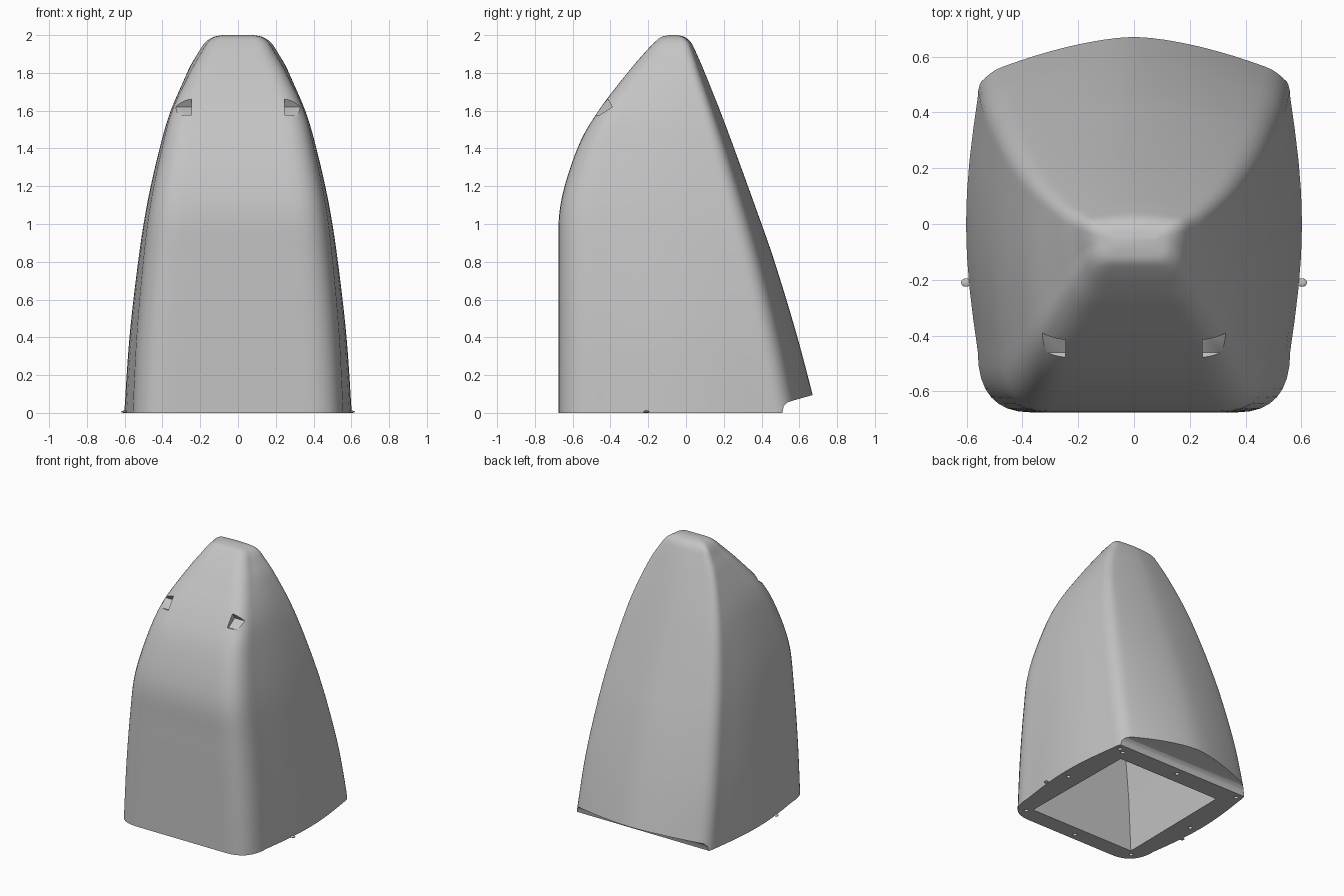
import bpy, bmesh, math
from mathutils import Vector

cube = bpy.data.objects.get("Cube")
if cube:
    bpy.data.objects.remove(cube)

grey = bpy.data.materials.new("plain_grey")
grey.use_nodes = True
colour = (0.55, 0.55, 0.55, 1)
grey.diffuse_color = colour
grey.node_tree.nodes["Principled BSDF"].inputs["Base Color"].default_value = colour

# height, front y, back centre y, back corner y, front width, back width, corner radius
ROWS = [
    (0, -.675, .695, .54, .56, .56, .19),
    (.4, -.675, .59, .463, .54, .542, .19),
    (.8, -.675, .469, .368, .505, .502, .185),
    (1.1, -.665, .364, .285, .467, .46, .175),
    (1.4, -.575, .255, .195, .405, .4, .15),
    (1.6, -.463, .18, .13, .35, .345, .12),
    (1.8, -.31, .1, .063, .256, .27, .1),
    (1.9, -.225, .057, .032, .2, .215, .09),
    (1.96, -.168, .027, .01, .163, .175, .07),
    (1.99, -.13, -.008, -.017, .125, .13, .05),
    (2, -.085, -.05, -.05, .08, .08, .02),
]


def smooth_rows(rows, steps):
    """Spline through the section settings."""
    out = []
    for i in range(len(rows) - 1):
        four = [rows[max(i - 1, 0)], rows[i], rows[i + 1], rows[min(i + 2, len(rows) - 1)]]
        for k in range(steps):
            t = k / steps
            out.append([b + .5 * t * (c - a + t * (2*a - 5*b + 4*c - d + t * (3*(b - c) + d - a)))
                        for a, b, c, d in zip(*four)])
    return out + [list(rows[-1])]


def corner(a, b, c, n):
    a, b, c = Vector(a), Vector(b), Vector(c)
    return [a * (1 - t)**2 + b * 2 * t * (1 - t) + c * t * t for t in (i / n for i in range(n + 1))]


def section(row):
    """Closed outline: flat front, bulged sides, bowed back."""
    z, yf, yb, yc, wf, wb, r = row
    rb = r * .45

    def back(x):
        return yc + (yb - yc) * (1 - (x / wb) ** 1.6)
    half = [Vector(((wf - r) * i / 5, yf)) for i in range(5)]
    half += corner((wf - r, yf), (wf, yf), (wf, yf + 1.15 * r), 8)
    start, end = half[-1], Vector((wb, yc - rb))
    for i in range(1, 8):
        p = start.lerp(end, i / 8)
        p.x += .042 * (1 - z / 2) * math.sin(math.pi * i / 8)
        half.append(p)
    xe = wb - rb
    half += corner(end, (wb, yc), (xe, back(xe)), 7)
    half += [Vector((xe * (1 - i / 8), back(xe * (1 - i / 8)))) for i in range(1, 9)]
    full = half + [Vector((-p.x, p.y)) for p in half[-2:0:-1]]
    return [(p.x, p.y, z) for p in full]


def loft(name, rings):
    bm = bmesh.new()
    loops = [[bm.verts.new(p) for p in ring] for ring in rings]
    n = len(loops[0])
    for low, high in zip(loops, loops[1:]):
        for i in range(n):
            j = (i + 1) % n
            bm.faces.new((low[i], low[j], high[j], high[i]))
    bm.faces.new(loops[0][::-1])
    bm.faces.new(loops[-1])
    bmesh.ops.recalc_face_normals(bm, faces=bm.faces)
    mesh = bpy.data.meshes.new(name)
    bm.to_mesh(mesh)
    bm.free()
    obj = bpy.data.objects.new(name, mesh)
    bpy.context.collection.objects.link(obj)
    mesh.materials.append(grey)
    return obj


def activate(obj):
    bpy.ops.object.select_all(action='DESELECT')
    obj.select_set(True)
    bpy.context.view_layer.objects.active = obj


def cut(target, cutter):
    cutter.hide_render = True
    mod = target.modifiers.new("cut", 'BOOLEAN')
    mod.operation = 'DIFFERENCE'
    mod.solver = 'EXACT'
    mod.object = cutter
    activate(target)
    bpy.ops.object.modifier_apply(modifier=mod.name)
    bpy.data.objects.remove(cutter)


def prism(name, profile, x0, x1):
    return loft(name, [[(x, y, z) for y, z in profile] for x in (x0, x1)])


# Tapered outer shell
shell = loft("shell_body", [section(r) for r in smooth_rows(ROWS, 6)])

# Sharp-cornered hollow, leaving a rim round the open base
rings = []
for z, yf, yb, yc, wf, wb, r in ROWS[:7]:
    f, b, h = wf - .125, wb - .135, z or -.03
    rings.append([(-f, yf + .125, h), (f, yf + .125, h), (b, yc - .17, h), (-b, yc - .17, h)])
cut(shell, loft("hollow_cutter", rings))

# Undercut below the back lip
cut(shell, prism("lip_cutter", [(.51, -.1), (.51, 0), (.517, .035), (.535, .055),
                                (.565, .065), (.69, .1), (.9, .1), (.9, -.1)], -1, 1))

# Stepped notches at the front corners
for side in (-1, 1):
    cut(shell, prism("notch_cutter", [(-.46, 1.575), (-.39, 1.62), (-.42, 1.67),
                                      (-.5, 1.8), (-.6, 1.6)], side * .245, side * .5))

# Screw holes in the rim
spots = [(0, .455), (0, -.625), (.47, .44)]
for s in (-1, 1):
    spots += [(s * .515, .465), (s * .54, -.05), (s * .465, -.585)]
for x, y in spots:
    circle = [(x + .015 * math.cos(a), y + .015 * math.sin(a))
              for a in (math.tau * i / 12 for i in range(12))]
    cut(shell, loft("hole_cutter", [[(u, v, z) for u, v in circle] for z in (-.02, .03)]))

activate(shell)
bpy.ops.object.shade_smooth_by_angle(angle=math.radians(35))

# Small side pins at the base
for side, label in ((1, "left"), (-1, "right")):
    bpy.ops.mesh.primitive_uv_sphere_add(segments=16, ring_count=8, radius=1,
                                         location=(side * .602, -.21, .006))
    pin = bpy.context.object
    pin.name = label + "_side_pin"
    pin.scale = (.018, .015, .006)
    pin.data.materials.append(grey)
    bpy.ops.object.shade_smooth_by_angle()
